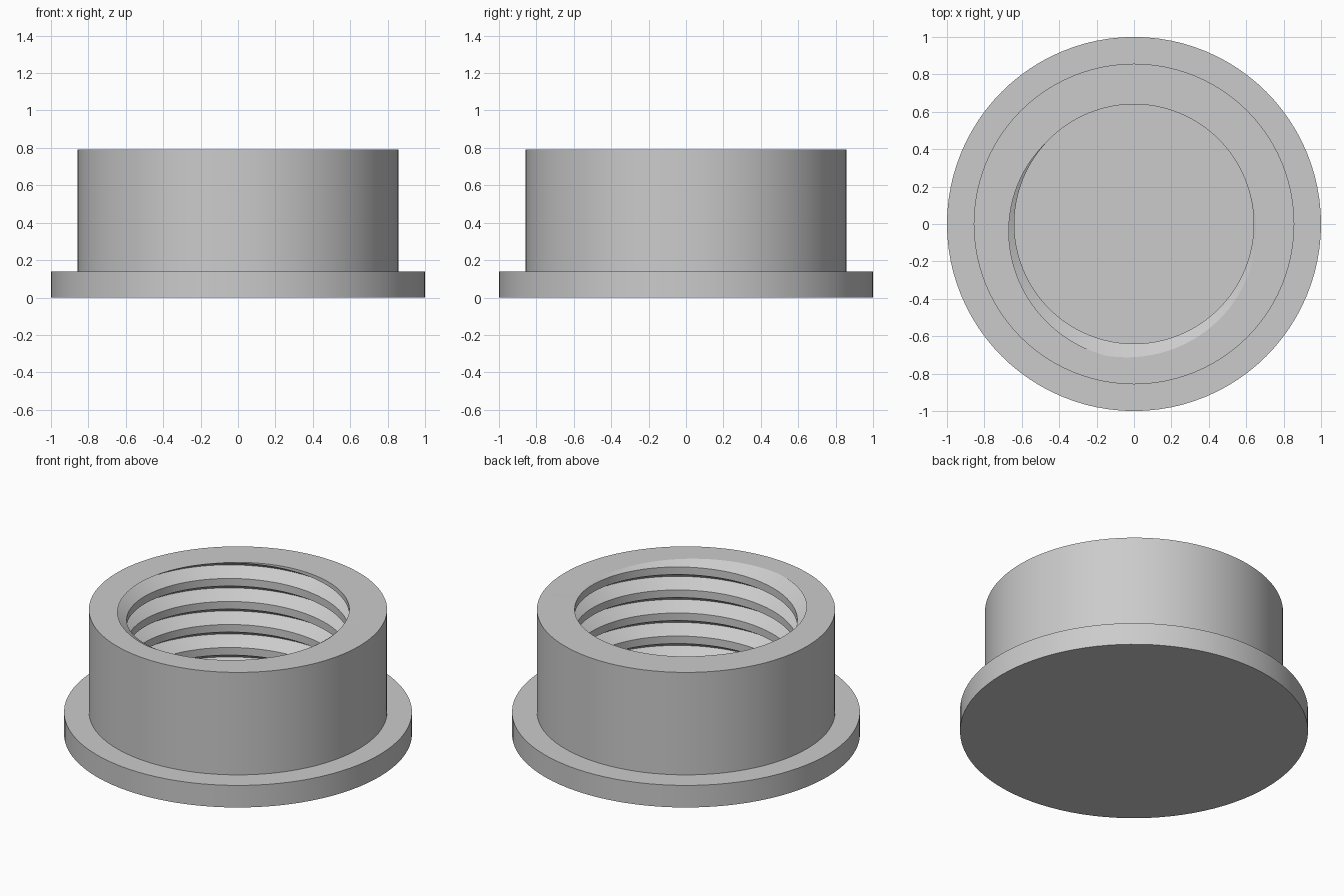
import bpy
import bmesh
from math import cos, sin, tau, radians

cube = bpy.data.objects.get("Cube")
if cube:
    bpy.data.objects.remove(cube)

SIDES = 96
FLANGE_R, FLANGE_H = 1.0, 0.14
WALL_R, TOP = 0.857, 0.79
BASE = 0.09                       # wall is sunk into the flange
MINOR_R, MAJOR_R = 0.64, 0.72
PITCH, FLANK = 0.146, 0.049
START = radians(258)              # where the groove root meets the rim

grey = bpy.data.materials.new("plain grey")
grey.use_nodes = True
colour = (0.6, 0.6, 0.6, 1)
grey.diffuse_color = colour
grey.node_tree.nodes["Principled BSDF"].inputs["Base Color"].default_value = colour


def finish(bm, name):
    bmesh.ops.recalc_face_normals(bm, faces=bm.faces[:])
    mesh = bpy.data.meshes.new(name)
    bm.to_mesh(mesh)
    bm.free()
    mesh.materials.append(grey)
    obj = bpy.data.objects.new(name, mesh)
    bpy.context.collection.objects.link(obj)
    bpy.ops.object.select_all(action='DESELECT')
    obj.select_set(True)
    bpy.context.view_layer.objects.active = obj
    bpy.ops.object.shade_smooth_by_angle(angle=radians(31))


def ring(bm, r, z):
    return [bm.verts.new((r * cos(tau * i / SIDES), r * sin(tau * i / SIDES), z))
            for i in range(SIDES)]


def bridge(bm, low, high):
    for i in range(SIDES):
        k = (i + 1) % SIDES
        bm.faces.new((low[i], low[k], high[k], high[i]))


# Flange: solid disc that also forms the floor of the bore
bm = bmesh.new()
low, high = ring(bm, FLANGE_R, 0), ring(bm, FLANGE_R, FLANGE_H)
bridge(bm, low, high)
bm.faces.new(low)
bm.faces.new(high)
finish(bm, "flange")

# Threaded bore: helical sheet of V grooves with flat lands, trimmed to height
bm = bmesh.new()
profile = [(MAJOR_R, 0), (MINOR_R, FLANK), (MINOR_R, PITCH - FLANK)]
TURNS = 8
rows = 3 * TURNS
grid = []
for i in range(SIDES):
    a = tau * i / SIDES
    column = []
    for j in range(rows):
        r, dz = profile[j % 3]
        z = TOP + PITCH * ((a - START) / tau + j // 3 - TURNS + 2) + dz
        column.append(bm.verts.new((r * cos(a), r * sin(a), z)))
    grid.append(column)
for i in range(SIDES):
    shift = 3 if i == SIDES - 1 else 0      # one turn climbs one pitch
    nxt = grid[(i + 1) % SIDES]
    for j in range(rows - 1 - shift):
        bm.faces.new((grid[i][j], grid[i][j + 1], nxt[j + 1 + shift], nxt[j + shift]))
for z, direction in ((TOP, 1), (BASE, -1)):
    bmesh.ops.bisect_plane(bm, geom=bm.verts[:] + bm.edges[:] + bm.faces[:],
                           plane_co=(0, 0, z), plane_no=(0, 0, direction),
                           clear_outer=True)
loose = [v for v in bm.verts if not v.link_faces]
bmesh.ops.delete(bm, geom=loose, context='VERTS')
bmesh.ops.remove_doubles(bm, verts=bm.verts[:], dist=0.0001)

# Outer wall, then the flat rim and hidden underside joining it to the bore
bridge(bm, ring(bm, WALL_R, BASE), ring(bm, WALL_R, TOP))
for z in (TOP, BASE):
    edges = [e for e in bm.edges if e.is_boundary
             and all(abs(v.co.z - z) < 0.0005 for v in e.verts)]
    bmesh.ops.triangle_fill(bm, edges=edges, use_beauty=True, normal=(0, 0, 1))
finish(bm, "threaded_wall")
